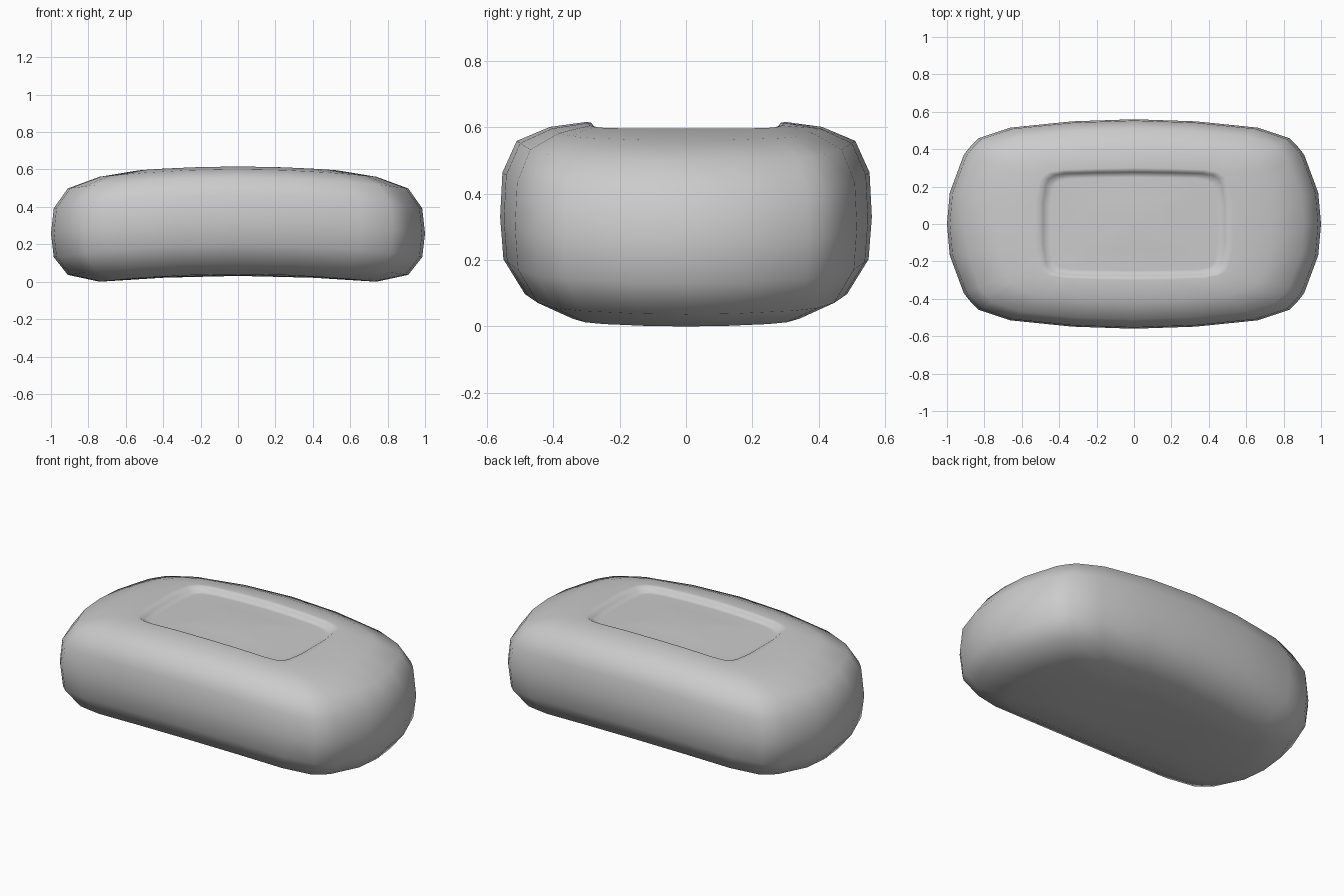
import bpy
import bmesh

cube = bpy.data.objects.get("Cube")
if cube:
    bpy.data.objects.remove(cube, do_unlink=True)

# Quarter outlines in unit size: bulging body and squarer recess
BODY = [(0, 1), (.33, .98), (.66, .92), (.83, .82), (.875, .74), (.91, .66), (.985, .3), (1, 0)]
RECESS = [(0, 1), (.4, .99), (.74, .975), (.87, .94), (.94, .86), (.97, .75), (1, .4), (1, 0)]

# Rings from the underside, up the sides, into the recess: half x, half y, z, squareness
RINGS = [
    (.40, .20, .036, 0), (.74, .37, .043, 0), (.91, .485, .10, 0),
    (.985, .55, .205, 0), (1, .56, .333, 0), (.985, .553, .467, 0),
    (.91, .51, .562, 0), (.74, .41, .604, .2), (.53, .30, .619, .8),
    (.50, .287, .617, 1), (.485, .277, .605, 1), (.465, .264, .591, 1),
    (.445, .25, .59, 1), (.25, .14, .597, 1),
]
BEND = .073


def mirrored(quarter):
    """Full clockwise loop from a quarter outline."""
    half = quarter + [(x, -y) for x, y in quarter[-2::-1]]
    return half + [(-x, y) for x, y in half[-2:0:-1]]


def bent(x, y, z):
    return (x, y, z - BEND * x * x)


def add_ring(bm, hx, hy, z, square):
    pairs = zip(mirrored(BODY), mirrored(RECESS))
    return [bm.verts.new(bent(hx * (a[0] + (b[0] - a[0]) * square),
                              hy * (a[1] + (b[1] - a[1]) * square), z))
            for a, b in pairs]


def cap(bm, ring, z):
    centre = bm.verts.new((0, 0, z))
    for a, b in zip(ring, ring[1:] + ring[:1]):
        bm.faces.new((a, b, centre))


# Body lofted through all rings, closed at both centres
bm = bmesh.new()
loops = [add_ring(bm, *r) for r in RINGS]
for low, high in zip(loops, loops[1:]):
    for i in range(len(low)):
        j = (i + 1) % len(low)
        bm.faces.new((low[i], low[j], high[j], high[i]))
cap(bm, loops[0], .034)
cap(bm, loops[-1], .60)
bmesh.ops.recalc_face_normals(bm, faces=bm.faces)
for f in bm.faces:
    f.smooth = True

# Rest the body on the ground
lowest = min(v.co.z for v in bm.verts)
bmesh.ops.translate(bm, verts=bm.verts, vec=(0, 0, -lowest))

mesh = bpy.data.meshes.new("soap_bar")
bm.to_mesh(mesh)
bm.free()
bar = bpy.data.objects.new("soap_bar", mesh)
bpy.context.collection.objects.link(bar)

# Single plain grey
grey = bpy.data.materials.new("light_grey")
grey.use_nodes = True
colour = (.6, .6, .6, 1)
grey.diffuse_color = colour
grey.node_tree.nodes["Principled BSDF"].inputs["Base Color"].default_value = colour
mesh.materials.append(grey)
